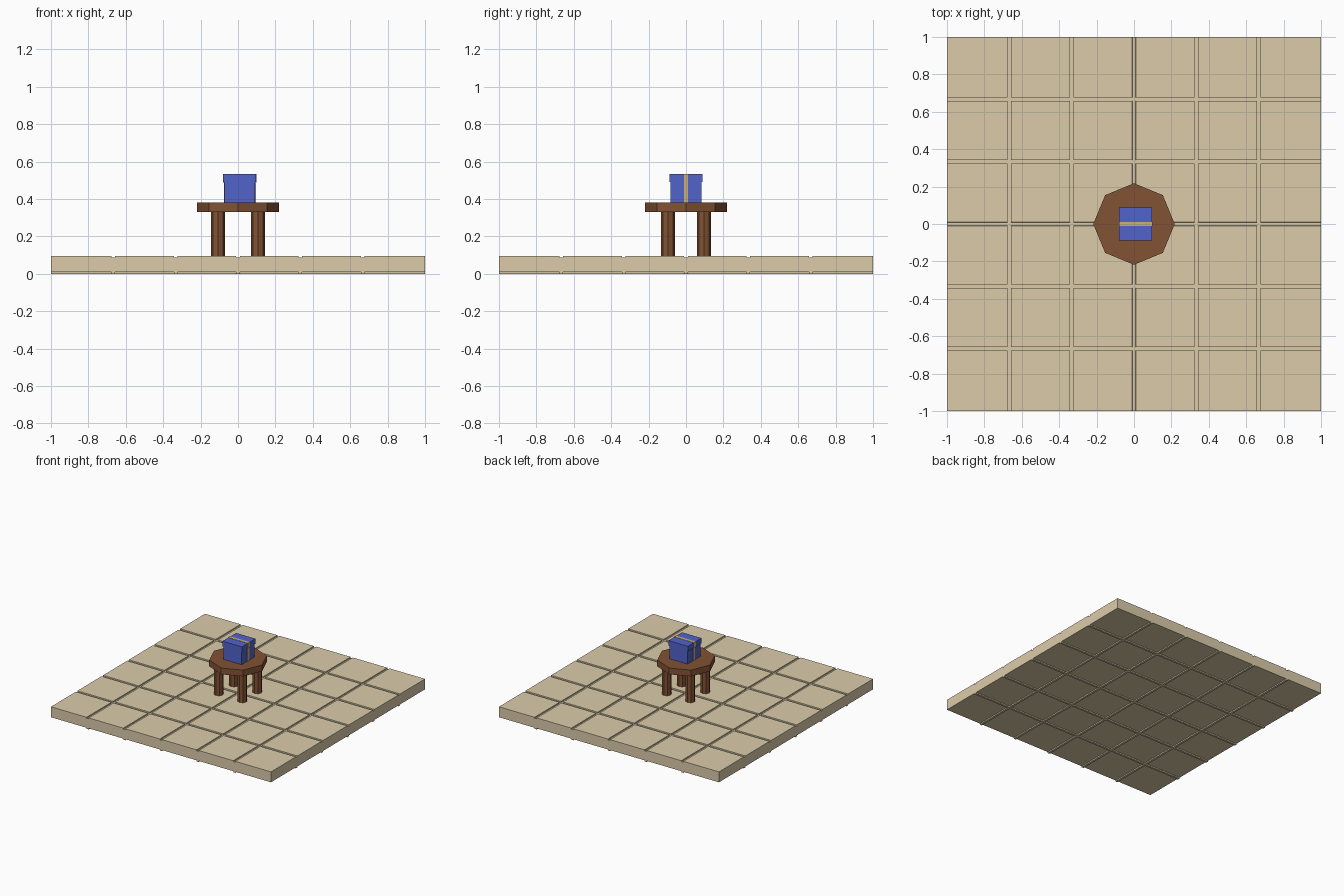
import bpy, bmesh, math

if "Cube" in bpy.data.objects:
    bpy.data.objects.remove(bpy.data.objects["Cube"])


def mat(name, color):
    m = bpy.data.materials.new(name)
    m.diffuse_color = (*color, 1)
    m.use_nodes = True
    m.node_tree.nodes["Principled BSDF"].inputs["Base Color"].default_value = m.diffuse_color
    return m


TAN = mat("tan_tile", (0.71, 0.60, 0.40))
WOOD = mat("brown_wood", (0.22, 0.085, 0.034))
BLUE = mat("blue_paper", (0.085, 0.125, 0.60))
GOLD = mat("gold_ribbon", (0.60, 0.44, 0.20))


def add_object(name, bm, material):
    bmesh.ops.recalc_face_normals(bm, faces=bm.faces)
    me = bpy.data.meshes.new(name)
    bm.to_mesh(me)
    bm.free()
    me.materials.append(material)
    ob = bpy.data.objects.new(name, me)
    bpy.context.collection.objects.link(ob)
    return ob


def box(name, x, y, z, material):
    bm = bmesh.new()
    bmesh.ops.create_cube(bm, size=1)
    for v in bm.verts:
        for i, (lo, hi) in enumerate((x, y, z)):
            v.co[i] = hi if v.co[i] > 0 else lo
    return add_object(name, bm, material)


def prism(name, x, y, z0, z1, r, material, sides=8):
    bm = bmesh.new()
    bmesh.ops.create_cone(bm, cap_ends=True, segments=sides,
                          radius1=r, radius2=r, depth=z1 - z0)
    bmesh.ops.translate(bm, vec=(x, y, (z0 + z1) / 2), verts=bm.verts)
    return add_object(name, bm, material)


# Tiled floor: sunken joints on top, matching ridges underneath
TOP, BOTTOM, DIP, HALF, EDGE = 0.095, 0.009, 0.009, 0.010, 0.001
lines = [(-1, 0)]
for k in range(-2, 3):
    c = k / 3
    lines += [(c - HALF, 0), (c - HALF + EDGE, DIP), (c + HALF - EDGE, DIP), (c + HALF, 0)]
lines.append((1, 0))
n = len(lines)
bm = bmesh.new()
layers = [[[bm.verts.new((x, y, z - max(dx, dy))) for y, dy in lines]
           for x, dx in lines] for z in (BOTTOM, TOP)]
for g in layers:
    for i in range(n - 1):
        for j in range(n - 1):
            bm.faces.new((g[i][j], g[i + 1][j], g[i + 1][j + 1], g[i][j + 1]))
b, t = layers
for i in range(n - 1):
    for e in (0, n - 1):
        bm.faces.new((b[i][e], b[i + 1][e], t[i + 1][e], t[i][e]))
        bm.faces.new((b[e][i], b[e][i + 1], t[e][i + 1], t[e][i]))
add_object("tiled_floor", bm, TAN)

# Octagonal table with four legs
prism("table_top", 0, 0, 0.33, 0.382, 0.218, WOOD)
for sx, side in ((-1, "left"), (1, "right")):
    for sy, end in ((-1, "front"), (1, "back")):
        prism(f"{end}_{side}_leg", sx * 0.107, sy * 0.097, 0.09, 0.335, 0.037, WOOD)

# Gift box with overhanging lid
box("gift_body", (-0.072, 0.092), (-0.083, 0.083), (0.382, 0.50), BLUE)
box("gift_lid", (-0.079, 0.097), (-0.088, 0.088), (0.49, 0.532), BLUE)

# Ribbon around the body and over the lid
box("ribbon_body", (-0.075, 0.095), (-0.012, 0.012), (0.382, 0.495), GOLD)
box("ribbon_lid", (-0.081, 0.099), (-0.012, 0.012), (0.489, 0.534), GOLD)
